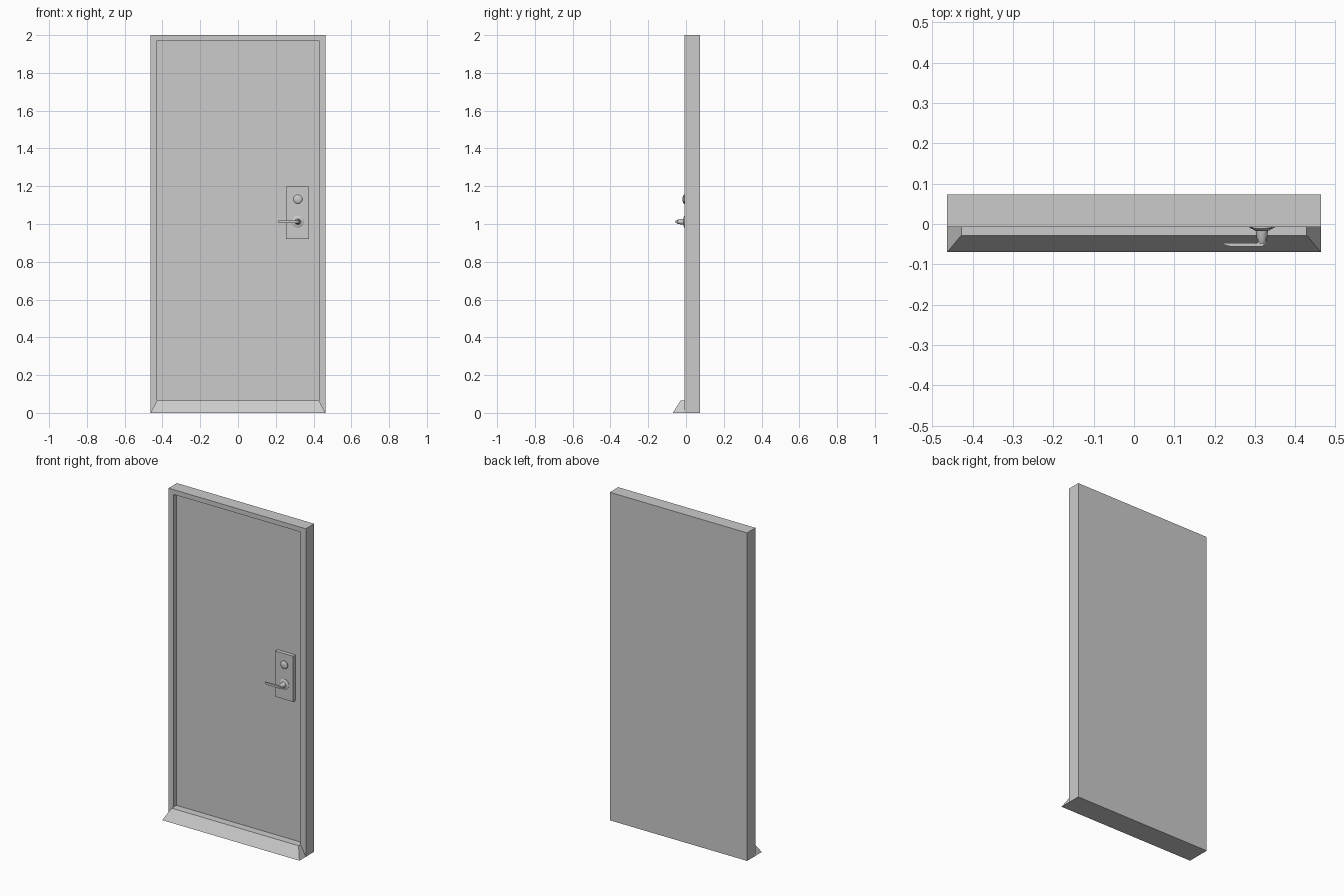
import bpy, bmesh, math

if "Cube" in bpy.data.objects:
    bpy.data.objects.remove(bpy.data.objects["Cube"])


def finish(name, bm):
    bmesh.ops.recalc_face_normals(bm, faces=bm.faces)
    mesh = bpy.data.meshes.new(name)
    bm.to_mesh(mesh)
    bm.free()
    obj = bpy.data.objects.new(name, mesh)
    bpy.context.collection.objects.link(obj)
    return obj


def fill_box(bm, x0, x1, y0, y1, z0, z1):
    for v in bmesh.ops.create_cube(bm, size=1)["verts"]:
        v.co = (x1 if v.co.x > 0 else x0, y1 if v.co.y > 0 else y0,
                z1 if v.co.z > 0 else z0)


def lathe(name, x, z, profile, segments=24):
    """Spin (radius, y) points round an axis parallel to y."""
    bm = bmesh.new()
    verts = [bm.verts.new((x + r, y, z)) for r, y in profile]
    edges = [bm.edges.new(p) for p in zip(verts, verts[1:])]
    bmesh.ops.spin(bm, geom=verts + edges, cent=(x, 0, z), axis=(0, 1, 0),
                   angle=math.tau, steps=segments, use_duplicate=False)
    bmesh.ops.remove_doubles(bm, verts=bm.verts, dist=1e-5)
    obj = finish(name, bm)
    bpy.ops.object.select_all(action='DESELECT')
    obj.select_set(True)
    bpy.context.view_layer.objects.active = obj
    bpy.ops.object.shade_smooth_by_angle(angle=math.radians(35))
    return obj


HALF, INNER = 0.463, 0.428
FRONT, BACK, PANEL = -0.008, 0.073, 0.018
SILL = 0.066

# Door slab with a recessed front panel
bm = bmesh.new()
fill_box(bm, -HALF, HALF, FRONT, BACK, 0, 2)
bm.normal_update()
face = min(bm.faces, key=lambda f: f.calc_center_median().y)
bmesh.ops.inset_individual(bm, faces=[face], thickness=0.03)
for v in face.verts:
    v.co.x = math.copysign(INNER, v.co.x)
    v.co.z = 1.971 if v.co.z > 1 else SILL
new = bmesh.ops.extrude_discrete_faces(bm, faces=[face])["faces"][0]
for v in new.verts:
    v.co.y = PANEL
finish("door_slab", bm)

# Sloped sill, narrowing towards its top
bm = bmesh.new()
fill_box(bm, -HALF, HALF, -0.07, FRONT, 0, SILL)
for v in bm.verts:
    if v.co.z > 0.01:
        v.co.x = math.copysign(INNER, v.co.x)
        if v.co.y < FRONT - 0.01:
            v.co.y = -0.028
finish("door_sill", bm)

# Lock plate
bm = bmesh.new()
fill_box(bm, 0.254, 0.376, -0.005, PANEL, 0.92, 1.198)
finish("lock_plate", bm)

# Deadbolt knob, rosette and tapered handle neck
LX, LZ = 0.317, 1.012
lathe("deadbolt_knob", LX, 1.131,
      [(0.024, -0.004), (0.024, -0.011), (0.02, -0.015), (0.011, -0.0175), (0, -0.018)])
lathe("handle_rosette", LX, LZ,
      [(0.032, -0.004), (0.032, -0.008), (0.024, -0.013), (0, -0.013)])
lathe("handle_neck", LX, LZ, [(0.016, -0.012), (0.012, -0.042), (0.007, -0.05), (0, -0.05)])

# Lever: flat bent outline given thickness in z
outline = [(0.306, -0.036), (0.328, -0.036), (0.328, -0.045), (0.317, -0.056),
           (0.24, -0.056), (0.228, -0.053), (0.215, -0.047), (0.306, -0.047)]
bm = bmesh.new()
face = bm.faces.new([bm.verts.new((x, y, LZ - 0.007)) for x, y in outline])
ext = bmesh.ops.extrude_face_region(bm, geom=[face])["geom"]
bmesh.ops.translate(bm, vec=(0, 0, 0.014),
                    verts=[g for g in ext if isinstance(g, bmesh.types.BMVert)])
finish("handle_lever", bm)
